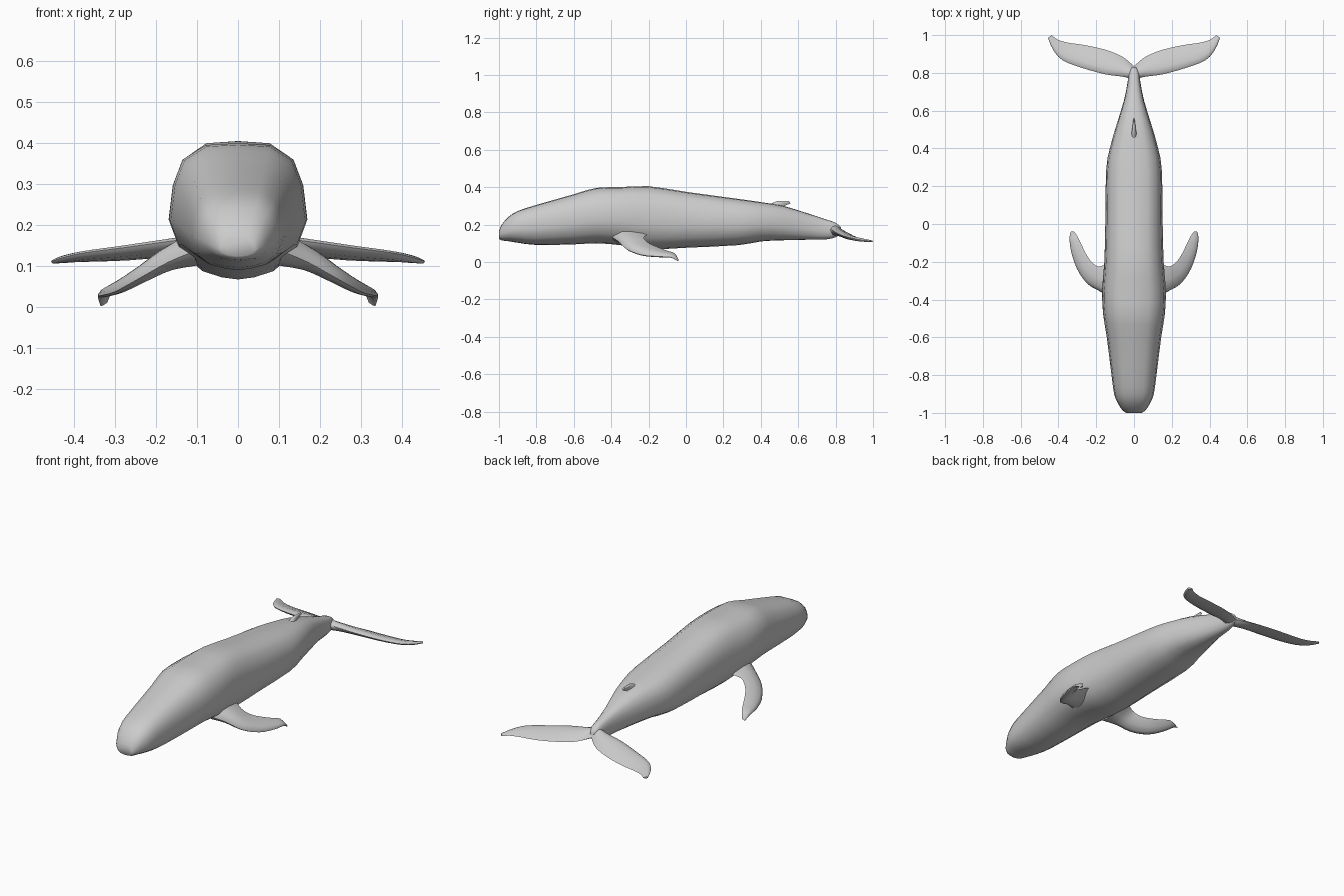
import bpy, bmesh, math
from mathutils import Vector


def resample(rows, steps):
    """Catmull-Rom interpolation between rows of numbers."""
    out = []
    n = len(rows)
    for i in range(n - 1):
        p0, p1, p2, p3 = (rows[max(i - 1, 0)], rows[i], rows[i + 1], rows[min(i + 2, n - 1)])
        for k in range(steps):
            t = k / steps
            out.append([0.5 * (2 * b + (c - a) * t + (2 * a - 5 * b + 4 * c - d) * t * t
                               + (3 * b - a - 3 * c + d) * t ** 3)
                        for a, b, c, d in zip(p0, p1, p2, p3)])
    out.append(list(rows[-1]))
    return out


def loft(name, rings, cap_start=True, mirror=False):
    """Skin a list of closed rings into one smooth mesh."""
    bm = bmesh.new()
    vs = [[bm.verts.new(p) for p in ring] for ring in rings]
    for a, b in zip(vs, vs[1:]):
        for i in range(len(a)):
            j = (i + 1) % len(a)
            bm.faces.new((a[i], a[j], b[j], b[i]))
    if cap_start:
        bm.faces.new(vs[0])
    bm.faces.new(vs[-1])
    bmesh.ops.recalc_face_normals(bm, faces=bm.faces)
    me = bpy.data.meshes.new(name)
    bm.to_mesh(me)
    bm.free()
    ob = bpy.data.objects.new(name, me)
    bpy.context.collection.objects.link(ob)
    if mirror:
        ob.modifiers.new("Mirror", 'MIRROR').use_clip = True
    bpy.ops.object.select_all(action='DESELECT')
    ob.select_set(True)
    bpy.context.view_layer.objects.active = ob
    bpy.ops.object.shade_smooth_by_angle(angle=math.radians(50))
    return ob


# chord position, relative thickness
FOIL = [(0, 0), (0.06, 0.55), (0.25, 1), (0.55, 0.8), (0.85, 0.35), (1, 0),
        (0.85, -0.35), (0.55, -0.8), (0.25, -1), (0.06, -0.55)]


def blade(name, sections, **kw):
    """Sections: leading xyz, trailing xyz, half thickness."""
    rows = resample(sections, 3)
    lead = [Vector(r[0:3]) for r in rows]
    trail = [Vector(r[3:6]) for r in rows]
    mid = [(a + b) / 2 for a, b in zip(lead, trail)]
    rings = []
    for i, r in enumerate(rows):
        span = mid[min(i + 1, len(rows) - 1)] - mid[max(i - 1, 0)]
        n = (trail[i] - lead[i]).cross(span).normalized()
        rings.append([lead[i].lerp(trail[i], t) + n * h * r[6] for t, h in FOIL])
    return loft(name, rings, **kw)


# Body: y, half width, bottom z, top z
body = [(-1.0, 0.042, 0.125, 0.165), (-0.985, 0.062, 0.115, 0.2), (-0.95, 0.085, 0.111, 0.24),
        (-0.9, 0.105, 0.103, 0.272), (-0.8, 0.119, 0.091, 0.305), (-0.6, 0.144, 0.094, 0.362),
        (-0.48, 0.163, 0.1, 0.396), (-0.35, 0.169, 0.09, 0.4), (-0.2, 0.157, 0.068, 0.405),
        (0.0, 0.152, 0.076, 0.375), (0.28, 0.148, 0.09, 0.337), (0.4, 0.128, 0.11, 0.32),
        (0.52, 0.094, 0.116, 0.3), (0.65, 0.054, 0.119, 0.26), (0.75, 0.034, 0.121, 0.227),
        (0.8, 0.028, 0.132, 0.21), (0.83, 0.012, 0.15, 0.185)]
half = [(0.25, 0.015), (0.55, 0.06), (0.85, 0.18), (1, 0.4), (0.94, 0.67), (0.8, 0.87), (0.47, 0.985)]
section = [(0, 0)] + half + [(0, 1)] + [(-x, z) for x, z in reversed(half)]
loft("body", [[(x * w, y, lo + z * (hi - lo)) for x, z in section]
              for y, w, lo, hi in resample(body, 2)])

# Flippers
blade("flippers", [
    (0.11, -0.40, 0.135, 0.11, -0.19, 0.155, 0.040),
    (0.17, -0.362, 0.11, 0.18, -0.225, 0.132, 0.028),
    (0.245, -0.318, 0.068, 0.22, -0.205, 0.105, 0.020),
    (0.30, -0.24, 0.038, 0.25, -0.165, 0.085, 0.016),
    (0.332, -0.15, 0.029, 0.28, -0.105, 0.062, 0.012),
    (0.341, -0.08, 0.025, 0.303, -0.06, 0.046, 0.008),
    (0.335, -0.042, 0.004, 0.318, -0.04, 0.012, 0.003)], mirror=True)

# Tail flukes
blade("tail_flukes", [
    (0.0, 0.765, 0.180, 0.0, 0.835, 0.155, 0.030),
    (0.06, 0.78, 0.172, 0.06, 0.885, 0.136, 0.022),
    (0.15, 0.792, 0.163, 0.15, 0.922, 0.125, 0.017),
    (0.28, 0.828, 0.145, 0.26, 0.947, 0.115, 0.014),
    (0.38, 0.868, 0.132, 0.35, 0.96, 0.112, 0.011),
    (0.43, 0.925, 0.120, 0.405, 0.977, 0.112, 0.009),
    (0.455, 0.985, 0.112, 0.435, 1.0, 0.110, 0.005)], cap_start=False, mirror=True)

# Dorsal fin
blade("dorsal_fin", [
    (0, 0.40, 0.285, 0, 0.61, 0.255, 0.028),
    (0, 0.455, 0.312, 0, 0.535, 0.292, 0.014),
    (0, 0.495, 0.326, 0, 0.535, 0.304, 0.009),
    (0, 0.55, 0.326, 0, 0.56, 0.312, 0.004)])
